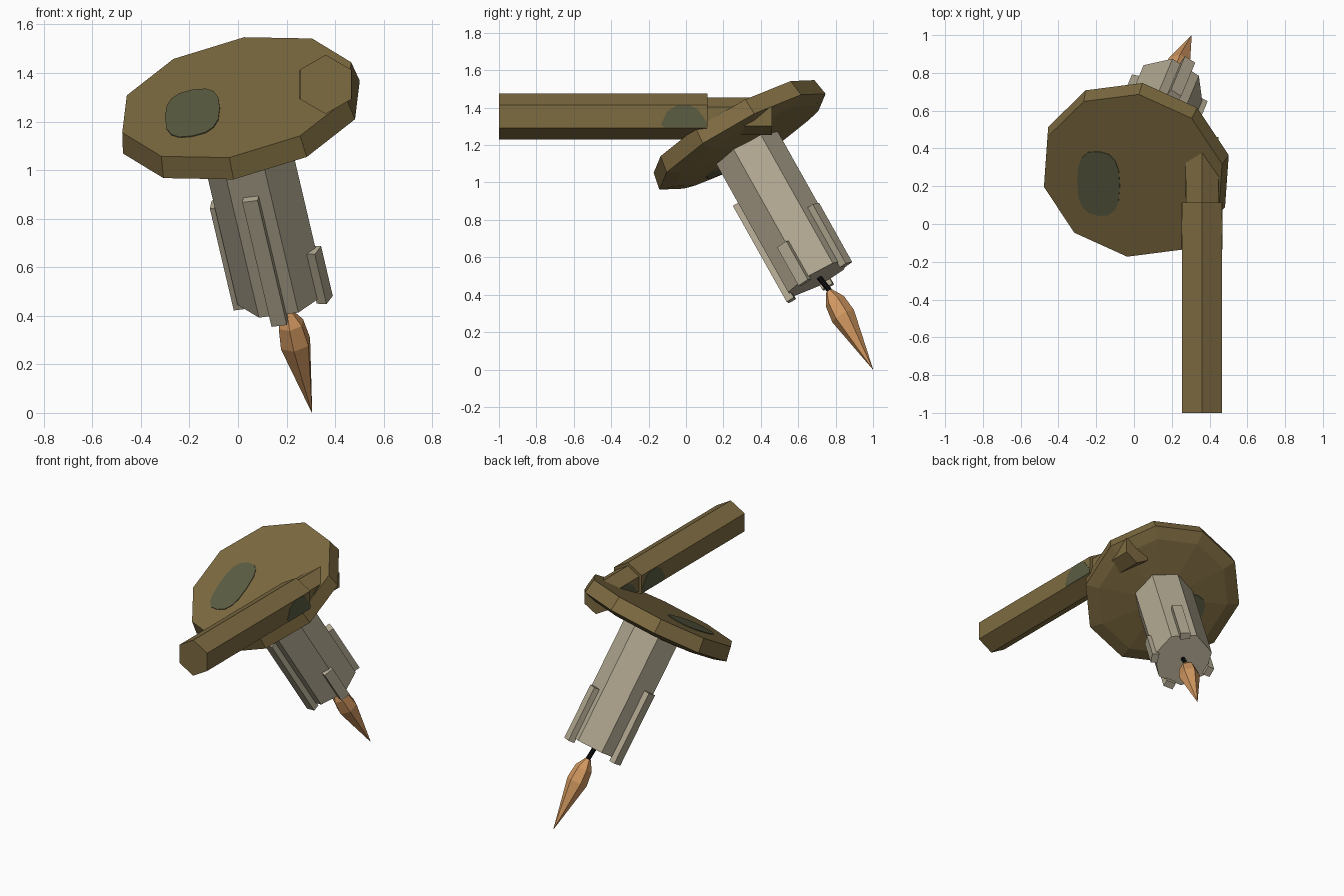
import bpy, bmesh, math
from mathutils import Vector, Matrix

if "Cube" in bpy.data.objects:
    bpy.data.objects.remove(bpy.data.objects["Cube"])

# Materials (linear colours)
def mat(name, rgb):
    m = bpy.data.materials.new(name)
    m.diffuse_color = (*rgb, 1)
    m.use_nodes = True
    m.node_tree.nodes["Principled BSDF"].inputs["Base Color"].default_value = m.diffuse_color
    return m

BROWN = mat("olive brown", (0.205, 0.145, 0.052))
GREEN = mat("dull green", (0.105, 0.11, 0.055))
STONE = mat("pale grey beige", (0.45, 0.40, 0.29))
COPPER = mat("copper orange", (0.66, 0.32, 0.12))
BLACK = mat("black", (0.004, 0.004, 0.004))

# Tilted main axis: BASE is the centre of the lower end of the body
BASE = Vector((0.185, 0.71, 0.49))
D = Vector((0.201, 0.479, -0.855)).normalized()
E0 = Vector((-0.1, -0.85, -0.5))
E0 = (E0 - D * E0.dot(D)).normalized()
E1 = E0.cross(D)

def finish(name, bm, material):
    bmesh.ops.recalc_face_normals(bm, faces=bm.faces)
    me = bpy.data.meshes.new(name)
    bm.to_mesh(me)
    bm.free()
    me.materials.append(material)
    ob = bpy.data.objects.new(name, me)
    bpy.context.collection.objects.link(ob)
    return ob

def skin(bm, rings):
    """Join equal rings of vertices and cap both ends."""
    n = len(rings[0])
    for a, b in zip(rings, rings[1:]):
        for i in range(n):
            j = (i + 1) % n
            bm.faces.new((a[i], a[j], b[j], b[i]))
    bm.faces.new(rings[0])
    bm.faces.new(rings[-1])

def lathe(name, origin, axis, ref, n, profile, material, phase=0.0):
    """Faceted solid of revolution; profile holds (distance along axis, radius)."""
    axis = axis.normalized()
    u = (ref - axis * ref.dot(axis)).normalized()
    v = axis.cross(u)
    bm = bmesh.new()
    rings = []
    for t, r in profile:
        ring = []
        for i in range(n):
            a = phase + 2 * math.pi * i / n
            ring.append(bm.verts.new(origin + axis * t + (u * math.cos(a) + v * math.sin(a)) * r))
        rings.append(ring)
    skin(bm, rings)
    return finish(name, bm, material)

# Ten-sided cap disc with a shallow domed underside
TOP = -0.947
lathe("cap_disc", BASE, D, Vector((0.47, 0.06, 0.145)), 10,
      [(TOP, 0.497), (TOP + 0.095, 0.514), (TOP + 0.122, 0.43), (TOP + 0.147, 0.17)], BROWN)

# Seven-sided body
lathe("body", BASE, D, E0, 7, [(-0.85, 0.192), (0, 0.192)], STONE, math.pi / 7)

# Ribs of differing length round the body: angle, start, end
for k, (deg, t0, t1) in enumerate([(0, -0.57, 0.03), (72, -0.22, 0.02),
                                   (155, -0.34, 0.03), (270, -0.46, 0.03)]):
    a = math.radians(deg)
    out = E0 * math.cos(a) + E1 * math.sin(a)
    side = D.cross(out)
    c = BASE + D * (t0 + t1) / 2 + out * 0.188
    m = Matrix((out * 0.045, side * 0.065, D * (t1 - t0))).transposed().to_4x4()
    bm = bmesh.new()
    bmesh.ops.create_cube(bm, size=1, matrix=Matrix.Translation(c) @ m)
    finish(f"rib_{k + 1}", bm, STONE)

# Wick rod and spindle-shaped flame tip
neck, tip = Vector((0.205, 0.765, 0.42)), Vector((0.305, 1.0, 0.0))
lathe("wick_rod", BASE - D * 0.02, neck - BASE, E0, 6, [(0, 0.015), (0.13, 0.015)], BLACK)
L = (tip - neck).length
lathe("pointed_tip", neck, tip - neck, E0, 6,
      [(0, 0.018), (0.13 * L, 0.056), (0.32 * L, 0.067), (L, 0.0008)], COPPER)

# Hexagonal arm with a thinner end passing through the disc
ARM = Vector((0.361, 0, 1.353))
Y, Z = Vector((0, 1, 0)), Vector((0, 0, 1))
lathe("arm", ARM, Y, Z, 6, [(-1, 0.122), (0.115, 0.122)], BROWN)
lathe("arm_end", ARM, Y, Z, 6, [(0.1, 0.1), (0.46, 0.1)], BROWN)

# Green stain showing on both faces of the disc
def under(r):
    if r > 0.43:
        return TOP + 0.095 + (0.514 - r) / 0.084 * 0.027
    return TOP + 0.122 + (0.43 - max(r, 0.17)) / 0.26 * 0.025

Q = Vector((0, 0.855, 0.479)).normalized()
P = Q.cross(D)
if P.x < 0:
    P = -P
centre = Vector((-0.187, 0.215, 1.232))
bm = bmesh.new()
upper, lower = [], []
for i in range(16):
    a = 2 * math.pi * i / 16
    ca, sa = math.cos(a), math.sin(a)
    x = math.copysign(abs(ca) ** 0.75, ca) * 0.115
    y = math.copysign(abs(sa) ** 0.75, sa) * 0.195
    pt = centre + P * x + Q * y - BASE
    flat = pt - D * pt.dot(D)
    upper.append(bm.verts.new(BASE + flat + D * (TOP - 0.004)))
    lower.append(bm.verts.new(BASE + flat + D * (under(flat.length) + 0.005)))
skin(bm, [upper, lower])
finish("disc_stain", bm, GREEN)

# Green stains on both flat sides of the arm: thin plates of (y, z) outline
def plate(name, x, pts):
    bm = bmesh.new()
    skin(bm, [[bm.verts.new((x + dx, y, z)) for y, z in pts] for dx in (-0.003, 0.003)])
    finish(name, bm, GREEN)

arm_blob = [(-0.135, 1.31), (-0.115, 1.293), (0.114, 1.293), (0.114, 1.32),
            (0.06, 1.395), (0.02, 1.412), (-0.05, 1.412), (-0.10, 1.38)]
end_blob = [(0.14, 1.31), (0.21, 1.31), (0.31, 1.37), (0.32, 1.401), (0.24, 1.401), (0.18, 1.37)]
for s, tag in ((1, "right"), (-1, "left")):
    plate(f"arm_stain_{tag}", ARM.x + s * 0.1055, arm_blob)
    plate(f"arm_end_stain_{tag}", ARM.x + s * 0.0865, end_blob)
